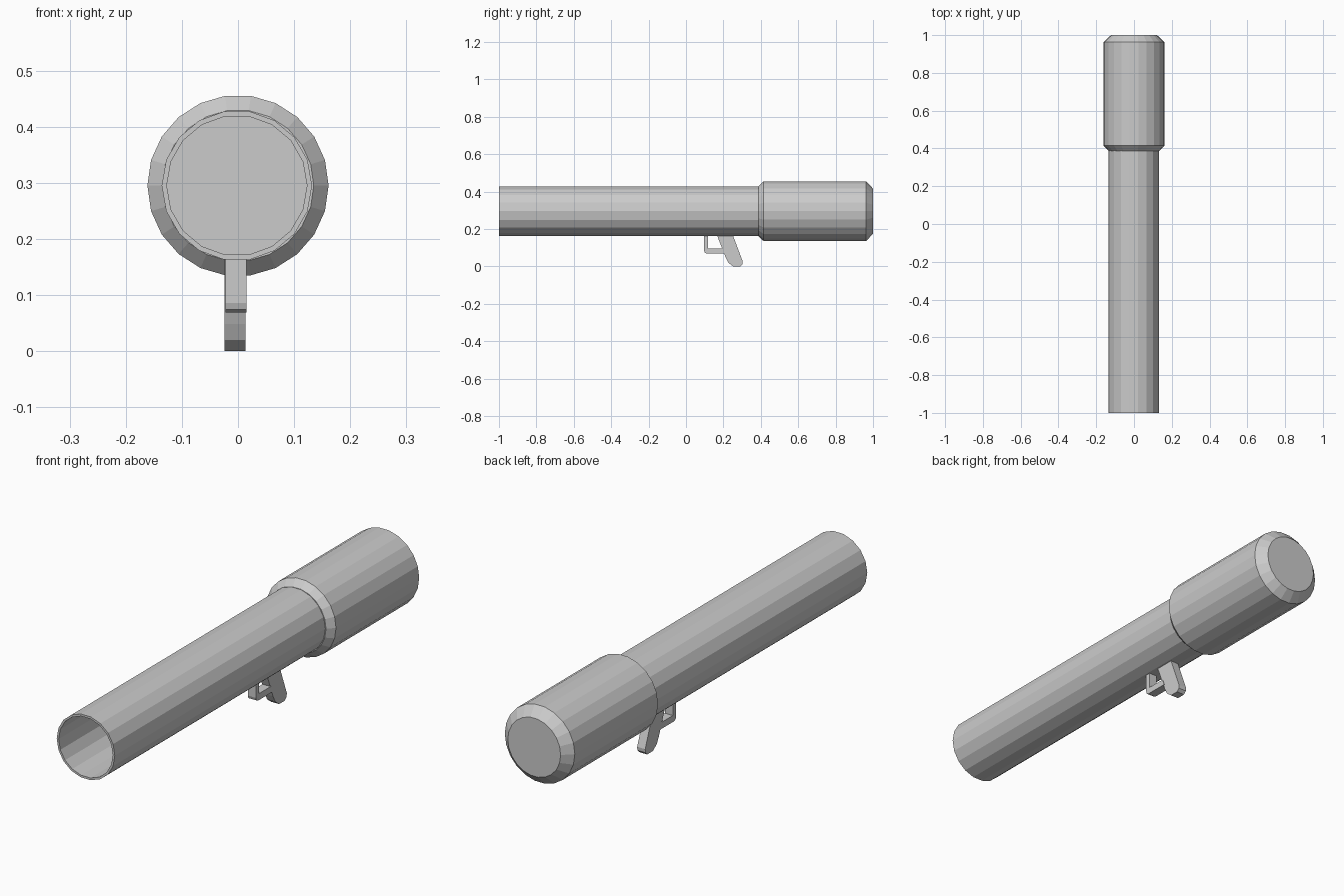
import bpy, bmesh, math

if "Cube" in bpy.data.objects:
    bpy.data.objects.remove(bpy.data.objects["Cube"])

CZ = 0.295  # height of the barrel axis


def new_object(name, bm):
    bmesh.ops.recalc_face_normals(bm, faces=bm.faces)
    mesh = bpy.data.meshes.new(name)
    bm.to_mesh(mesh)
    bm.free()
    obj = bpy.data.objects.new(name, mesh)
    bpy.context.collection.objects.link(obj)
    return obj


def lathe_y(name, profile, sides, cx=0.0):
    """Spin (y, radius) points around the barrel axis and cap both ends."""
    bm = bmesh.new()
    rings = []
    for y, r in profile:
        rings.append([bm.verts.new((cx + r * math.cos(2 * math.pi * i / sides), y,
                                    CZ + r * math.sin(2 * math.pi * i / sides)))
                      for i in range(sides)])
    for a, b in zip(rings, rings[1:]):
        for i in range(sides):
            j = (i + 1) % sides
            bm.faces.new((a[i], a[j], b[j], b[i]))
    bm.faces.new(rings[0])
    bm.faces.new(rings[-1])
    return new_object(name, bm)


def plate(name, outline, x0, x1):
    """Extrude a (y, z) outline sideways."""
    bm = bmesh.new()
    face = bm.faces.new([bm.verts.new((x0, y, z)) for y, z in outline])
    ext = bmesh.ops.extrude_face_region(bm, geom=[face])
    moved = [v for v in ext["geom"] if isinstance(v, bmesh.types.BMVert)]
    bmesh.ops.translate(bm, verts=moved, vec=(x1 - x0, 0, 0))
    return new_object(name, bm)


# Hollow front tube: inner floor, bore, rim, outer wall
lathe_y("front_tube", [(0.38, 0.125), (-1.0, 0.125), (-1.0, 0.134), (0.41, 0.134)],
        18, cx=-0.002)

# Wider rear body with chamfered ends
lathe_y("rear_body", [(0.387, 0.135), (0.415, 0.1615), (0.963, 0.1615), (1.0, 0.122)], 22)

# Slanted grip
plate("grip", [(0.165, 0.168), (0.25, 0.168), (0.303, 0.027), (0.302, 0.012),
               (0.29, 0.0), (0.252, 0.0), (0.226, 0.02), (0.212, 0.048)],
      -0.024, 0.013)

# Trigger guard: post, rounded corner and lower bar
plate("trigger_guard", [(0.096, 0.168), (0.118, 0.168), (0.118, 0.096), (0.2, 0.096),
                        (0.21, 0.069), (0.11, 0.069), (0.1, 0.074), (0.096, 0.086)],
      -0.022, 0.015)
